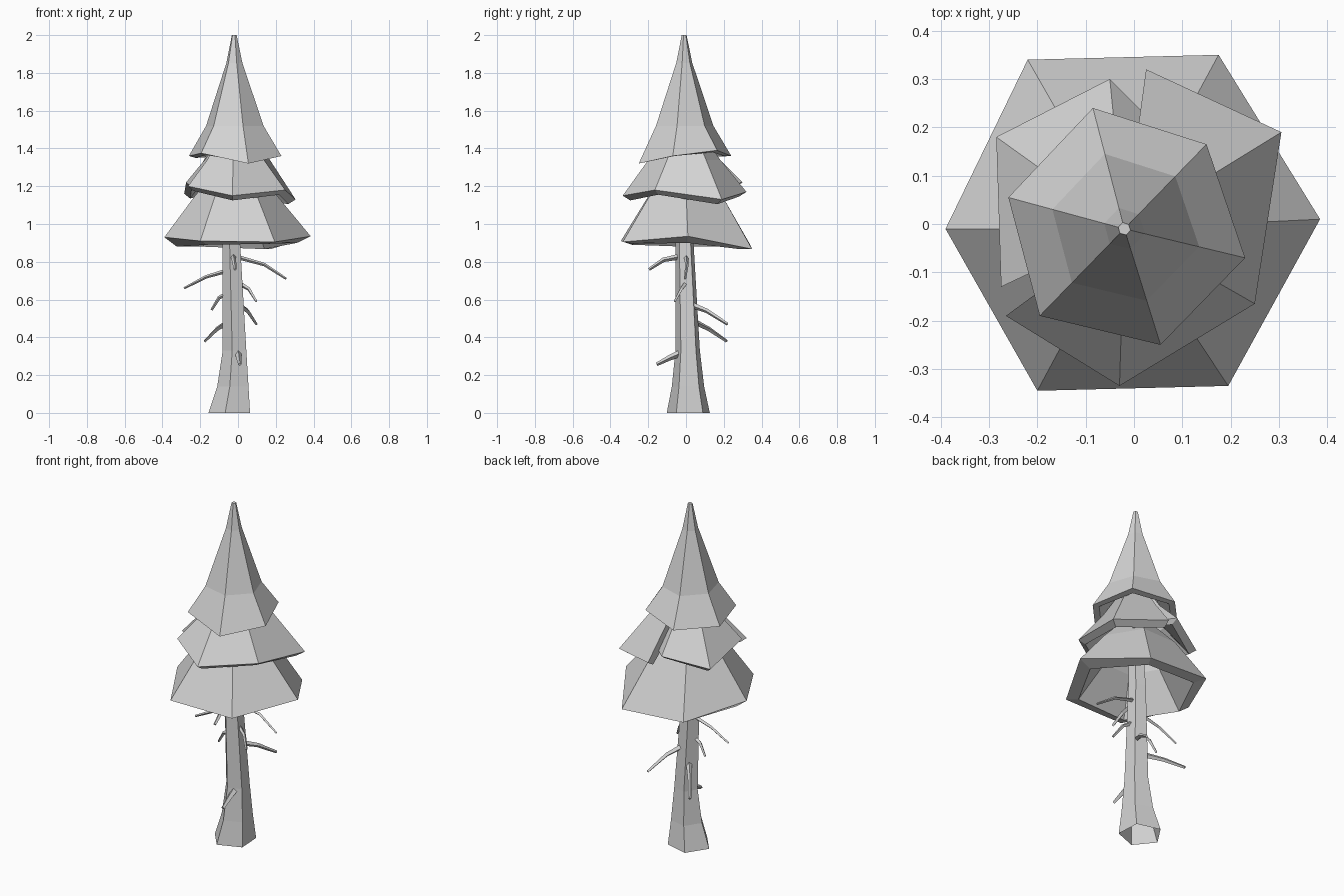
import bpy, bmesh, math
from mathutils import Vector

old = bpy.data.objects.get("Cube")
if old:
    bpy.data.objects.remove(old)

grey = bpy.data.materials.new("pale grey")
grey.use_nodes = True
grey.diffuse_color = (0.65, 0.65, 0.65, 1)
grey.node_tree.nodes["Principled BSDF"].inputs["Base Color"].default_value = (0.65, 0.65, 0.65, 1)


def loft(name, rings, closed=True, capped=True, shell=False):
    """Skin rings of points; shell closes the cross-section of a hollow skirt."""
    bm = bmesh.new()
    rows = [[bm.verts.new(p) for p in ring] for ring in rings]
    n = len(rows[0])
    pairs = list(zip(rows, rows[1:]))
    if shell:
        pairs.append((rows[-1], rows[0]))
    for a, b in pairs:
        for i in range(n if closed else n - 1):
            j = (i + 1) % n
            bm.faces.new((a[i], a[j], b[j], b[i]))
    if capped:
        bm.faces.new(rows[0])
        bm.faces.new(rows[-1])
    if shell and not closed:
        for i in (0, n - 1):
            bm.faces.new([row[i] for row in rows])
    bmesh.ops.recalc_face_normals(bm, faces=bm.faces)
    mesh = bpy.data.meshes.new(name)
    bm.to_mesh(mesh)
    bm.free()
    mesh.materials.append(grey)
    ob = bpy.data.objects.new(name, mesh)
    bpy.context.collection.objects.link(ob)
    return ob


centre = (-.02, -.01)


def scaled(rim, factor, heights):
    """Copy a rim shrunk towards the tree axis, at the given heights."""
    cx, cy = centre
    return [(cx + (x - cx) * factor, cy + (y - cy) * factor, h)
            for (x, y, z), h in zip(rim, heights)]


def skirt(name, rim, upper, lip, drops, closed=True):
    """Hollow foliage tier: upper rings, outer rim, sloped lip, hollow inside."""
    n = len(rim)
    rings = [scaled(rim, f, [z] * n) for f, z in upper]
    rings += [rim, scaled(rim, lip, [p[2] - d for p, d in zip(rim, drops)])]
    f, z = upper[-1]
    rings.append(scaled(rim, f * 0.8, [z - 0.06] * n))
    return loft(name, rings, closed, capped=False, shell=True)


# Trunk: leaning five-sided tapered tube with a flared, open foot
def trunk_ring(x, y, z, r):
    angles = [math.radians(-105 + 72 * i) for i in range(5)]
    return [(x + r * math.cos(a), y + r * math.sin(a), z) for a in angles]


loft("trunk", [trunk_ring(-.037, .014, 0, .12), trunk_ring(-.02, .012, .14, .09),
               trunk_ring(-.013, .01, .33, .068), trunk_ring(-.032, -.008, .92, .05),
               trunk_ring(-.02, -.01, 1.3, .035)], capped=False)

# Foliage tiers
low_rim = [(-.39, -.01, .93), (-.2, -.345, .91), (.195, -.335, .905),
           (.385, .01, .935), (.175, .35, .867), (-.22, .34, .89)]
skirt("lower_foliage", low_rim, [(.25, 1.28), (.56, 1.15)], .82,
      [.05, .02, .01, .035, 0, .01])

# The middle tier is two overlapping open skirts
front_rim = [(-.265, -.19, 1.2), (-.03, -.335, 1.15), (.25, -.165, 1.18),
             (.305, .19, 1.13), (.025, .32, 1.17)]
back_rim = [(-.275, -.13, 1.22), (-.285, .18, 1.16), (-.05, .3, 1.22), (.12, .13, 1.2)]
skirt("middle_foliage_front", front_rim, [(.25, 1.5), (.58, 1.34)], .88, [.025] * 5, False)
skirt("middle_foliage_back", back_rim, [(.25, 1.5), (.58, 1.35)], .88, [.025] * 4, False)

top_rim = [(-.26, .055, 1.36), (-.195, -.19, 1.375), (.055, -.25, 1.32),
           (.23, -.07, 1.36), (.15, .165, 1.39), (-.085, .24, 1.36)]
skirt("upper_foliage", top_rim, [(.052, 2), (.15, 1.87), (.62, 1.52)], .85,
      [.01, .01, -.01, 0, .01, 0])
loft("tip_cap", [scaled(top_rim, .052, [z] * 6) for z in (1.97, 2)])


# Bare branches: bent four-sided twigs that thin towards the end
def branch(name, points, radius):
    pts = [Vector(p) for p in points]
    rings = []
    for i, p in enumerate(pts):
        d = (pts[min(i + 1, len(pts) - 1)] - pts[max(i - 1, 0)]).normalized()
        side = d.cross(Vector((0, 0, 1))).normalized()
        up = side.cross(d)
        r = radius * (1 - .25 * i)
        rings.append([p + side * r, p + up * r, p - side * r, p - up * r])
    loft(name, rings)


twigs = [
    ([(-.02, 0, .83), (.14, .005, .785), (.255, -.005, .71)], .012),
    ([(-.05, 0, .755), (-.17, .005, .72), (-.285, .01, .66)], .012),
    ([(0, 0, .69), (.058, -.025, .655), (.097, -.06, .59)], .013),
    ([(-.05, 0, .635), (-.1, .01, .61), (-.14, .02, .545)], .013),
    ([(0, .02, .575), (.05, .11, .54), (.097, .22, .47)], .016),
    ([(-.04, .03, .49), (-.11, .12, .445), (-.175, .215, .38)], .016),
    ([(-.025, -.02, .83), (-.022, -.12, .81), (-.015, -.195, .76)], .016),
    ([(0, -.02, .32), (.005, -.09, .29), (.01, -.155, .257)], .019),
]
for i, (path, radius) in enumerate(twigs):
    branch(f"branch_{i + 1}", path, radius)
